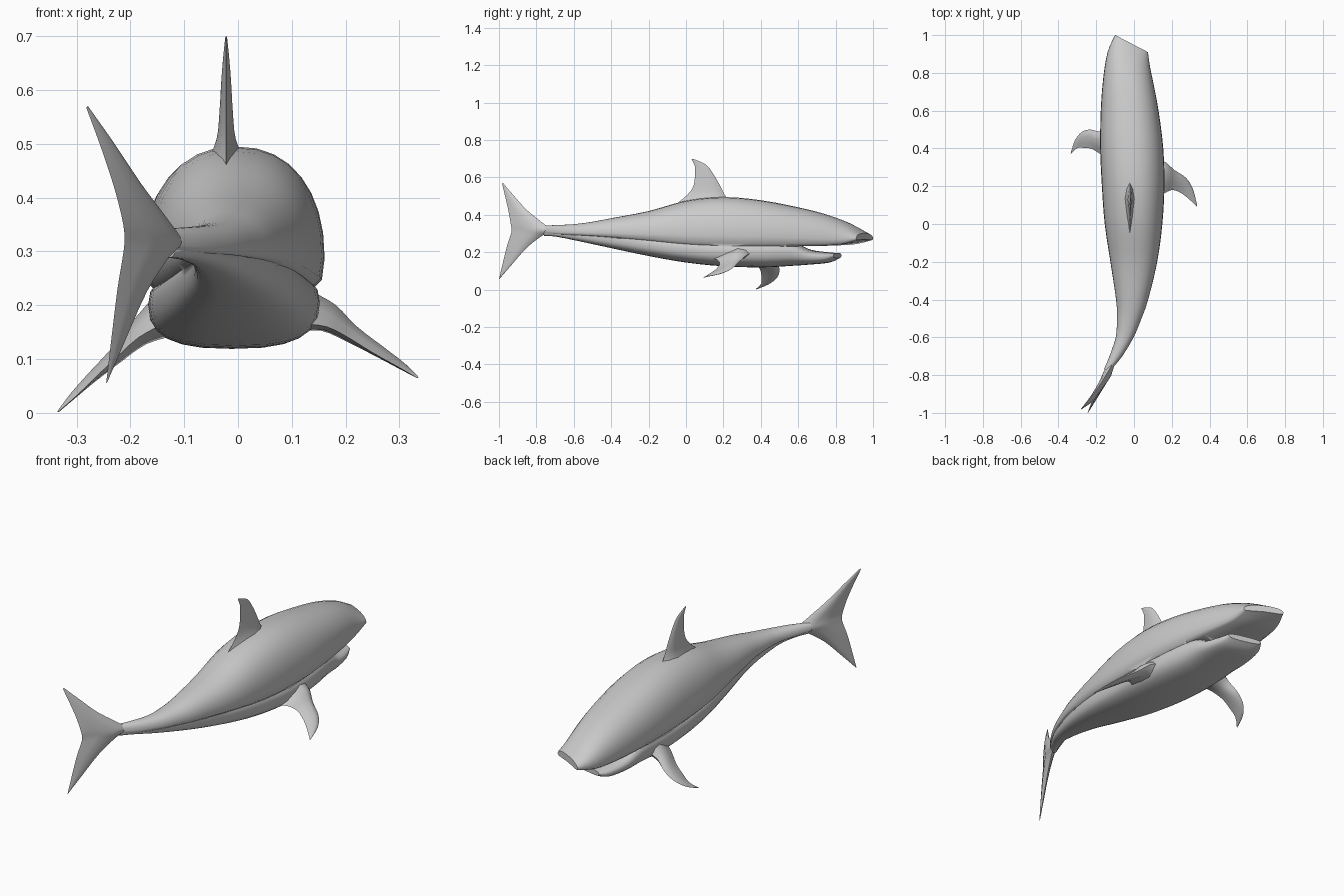
import bpy, bmesh, math
from mathutils import Vector


def resample(rows, steps):
    """Catmull-Rom interpolation through rows of numbers."""
    out = []
    for i in range(len(rows) - 1):
        a, b, c, d = (rows[max(0, min(len(rows) - 1, i + k))] for k in (-1, 0, 1, 2))
        for s in range(steps):
            t = s / steps
            out.append([0.5 * (2 * q + (r - p) * t + (2 * p - 5 * q + 4 * r - u) * t * t
                               + (3 * q - p - 3 * r + u) * t ** 3)
                        for p, q, r, u in zip(a, b, c, d)])
    out.append(list(rows[-1]))
    return out


def loft(name, rings, angle=50):
    bm = bmesh.new()
    vs = [[bm.verts.new(p) for p in ring] for ring in rings]
    n = len(vs[0])
    for r0, r1 in zip(vs, vs[1:]):
        for i in range(n):
            bm.faces.new((r0[i], r0[(i + 1) % n], r1[(i + 1) % n], r1[i]))
    bm.faces.new(vs[0])
    bm.faces.new(vs[-1])
    bmesh.ops.recalc_face_normals(bm, faces=bm.faces)
    mesh = bpy.data.meshes.new(name)
    bm.to_mesh(mesh)
    bm.free()
    ob = bpy.data.objects.new(name, mesh)
    bpy.context.collection.objects.link(ob)
    bpy.ops.object.select_all(action='DESELECT')
    ob.select_set(True)
    bpy.context.view_layer.objects.active = ob
    bpy.ops.object.shade_smooth_by_angle(angle=math.radians(angle))
    return ob


def spow(v, e):
    return math.copysign(abs(v) ** e, v)


def fin(name, stations, normal, steps=3):
    """Stations: leading xyz, trailing xyz, thickness. Lens-shaped sections."""
    nrm = Vector(normal).normalized()
    prof = [(0, 0), (.12, .32), (.35, .5), (.7, .28), (1, 0),
            (.7, -.28), (.35, -.5), (.12, -.32)]
    rings = []
    for s in resample(stations, steps):
        a, b, th = Vector(s[:3]), Vector(s[3:6]), s[6]
        rings.append([a.lerp(b, u) + nrm * th * v for u, v in prof])
    return loft(name, rings, 60)


# Upper body: y, left x, right x, top z, lower rim z, snout skew
upper = [(-.77, -.160, -.120, .342, .305, 0),
         (-.70, -.130, -.062, .345, .298, 0),
         (-.60, -.097, -.002, .350, .293, 0),
         (-.50, -.090, .040, .363, .287, 0),
         (-.40, -.095, .075, .382, .280, 0),
         (-.20, -.125, .123, .420, .262, 0),
         (0, -.155, .150, .475, .240, 0),
         (.20, -.170, .161, .495, .230, 0),
         (.40, -.179, .155, .478, .230, 0),
         (.60, -.176, .130, .440, .232, 0),
         (.75, -.163, .106, .402, .235, -.15),
         (.87, -.140, .085, .355, .243, -.35),
         (.955, -.100, .074, .302, .265, -.52)]
rings = []
for y, xl, xr, zt, zb, skew in resample(upper, 3):
    c, w = (xl + xr) / 2, (xr - xl) / 2
    rim = zb + .22 * (zt - zb)
    ring = []
    for i in range(17):
        a = math.pi * i / 16
        ring.append((w * spow(math.cos(a), .88), rim + (zt - rim) * spow(math.sin(a), .92)))
    ring += [(-w * .97, zb + .07 * (zt - zb)), (-w * .86, zb), (0, zb + .004),
             (w * .86, zb), (w * .97, zb + .07 * (zt - zb))]
    rings.append([(c + x, y + skew * x, z) for x, z in ring])
body = loft("body", rings)

# Belly and lower jaw: y, left x, right x, top z, bottom z
lower = [(-.76, -.150, -.116, .325, .288),
         (-.70, -.122, -.068, .322, .284),
         (-.60, -.088, -.012, .318, .265),
         (-.40, -.083, .062, .312, .222),
         (-.20, -.112, .110, .295, .180),
         (0, -.142, .138, .280, .145),
         (.20, -.160, .152, .270, .125),
         (.40, -.167, .144, .268, .119),
         (.56, -.160, .122, .262, .127),
         (.66, -.150, .108, .215, .134),
         (.76, -.128, .088, .200, .144),
         (.81, -.100, .068, .196, .168)]
rings = []
for y, xl, xr, zt, zb in resample(lower, 3):
    c, w = (xl + xr) / 2, (xr - xl) / 2
    mid = zb + .55 * (zt - zb)
    ring = []
    for i in range(24):
        a = 2 * math.pi * i / 24
        h = (zt - mid) if math.sin(a) > 0 else (mid - zb)
        x = w * spow(math.cos(a), .75)
        skew = -.25 * max(0, min(1, (y - .6) / .2))
        ring.append((c + x, y + skew * x, mid + h * spow(math.sin(a), .75)))
    rings.append(ring)
belly = loft("belly_and_lower_jaw", rings)

# Merge the belly into the body so no hidden skin remains
mod = body.modifiers.new("join_belly", 'BOOLEAN')
mod.operation = 'UNION'
mod.solver = 'EXACT'
mod.object = belly
belly.hide_render = True
bpy.context.view_layer.objects.active = body
bpy.ops.object.modifier_apply(modifier=mod.name)
bpy.data.objects.remove(belly)

# Dorsal fin
X = -.022
fin("dorsal_fin", [(X, .235, .470, X, -.075, .440, .075),
                   (X, .205, .510, X, .005, .505, .036),
                   (X, .180, .560, X, .040, .555, .025),
                   (X, .145, .620, X, .048, .615, .018),
                   (X, .105, .670, X, .047, .660, .010),
                   (X, .035, .700, X, .030, .697, .003)], (1, 0, 0))


# Tail fin: (leading y, z), (trailing y, z), thickness, sideways lean
def tail_x(y, lean):
    return -.12 + .5 * (y + .75) + lean


tail = [(-.995, .060, -1.0, .055, .003, 0),
        (-.930, .135, -.980, .140, .014, 0),
        (-.850, .225, -.958, .230, .026, 0),
        (-.770, .288, -.940, .285, .038, 0),
        (-.720, .317, -.932, .317, .046, 0),
        (-.760, .352, -.937, .352, .038, 0),
        (-.850, .425, -.948, .415, .026, -.010),
        (-.920, .502, -.965, .490, .014, -.026),
        (-.978, .570, -.983, .566, .003, -.045)]
fin("tail_fin", [(tail_x(a, l), a, b, tail_x(c, l), c, d, t)
                 for a, b, c, d, t, l in tail], (1, -.5, 0))

# Pectoral fins
fin("right_pectoral_fin", [(.125, .350, .195, .125, .140, .165, .085),
                           (.170, .325, .185, .165, .165, .160, .055),
                           (.215, .285, .150, .205, .180, .140, .034),
                           (.275, .245, .112, .250, .163, .112, .022),
                           (.312, .185, .086, .293, .130, .088, .014),
                           (.335, .095, .066, .333, .093, .065, .003)], (.52, 0, .85))
fin("left_pectoral_fin", [(-.140, .500, .180, -.140, .350, .165, .080),
                          (-.185, .490, .150, -.185, .375, .140, .048),
                          (-.230, .500, .106, -.225, .398, .104, .030),
                          (-.275, .488, .066, -.265, .403, .066, .020),
                          (-.312, .445, .030, -.300, .402, .032, .012),
                          (-.335, .375, .002, -.333, .373, .003, .003)], (-.65, 0, .76))
